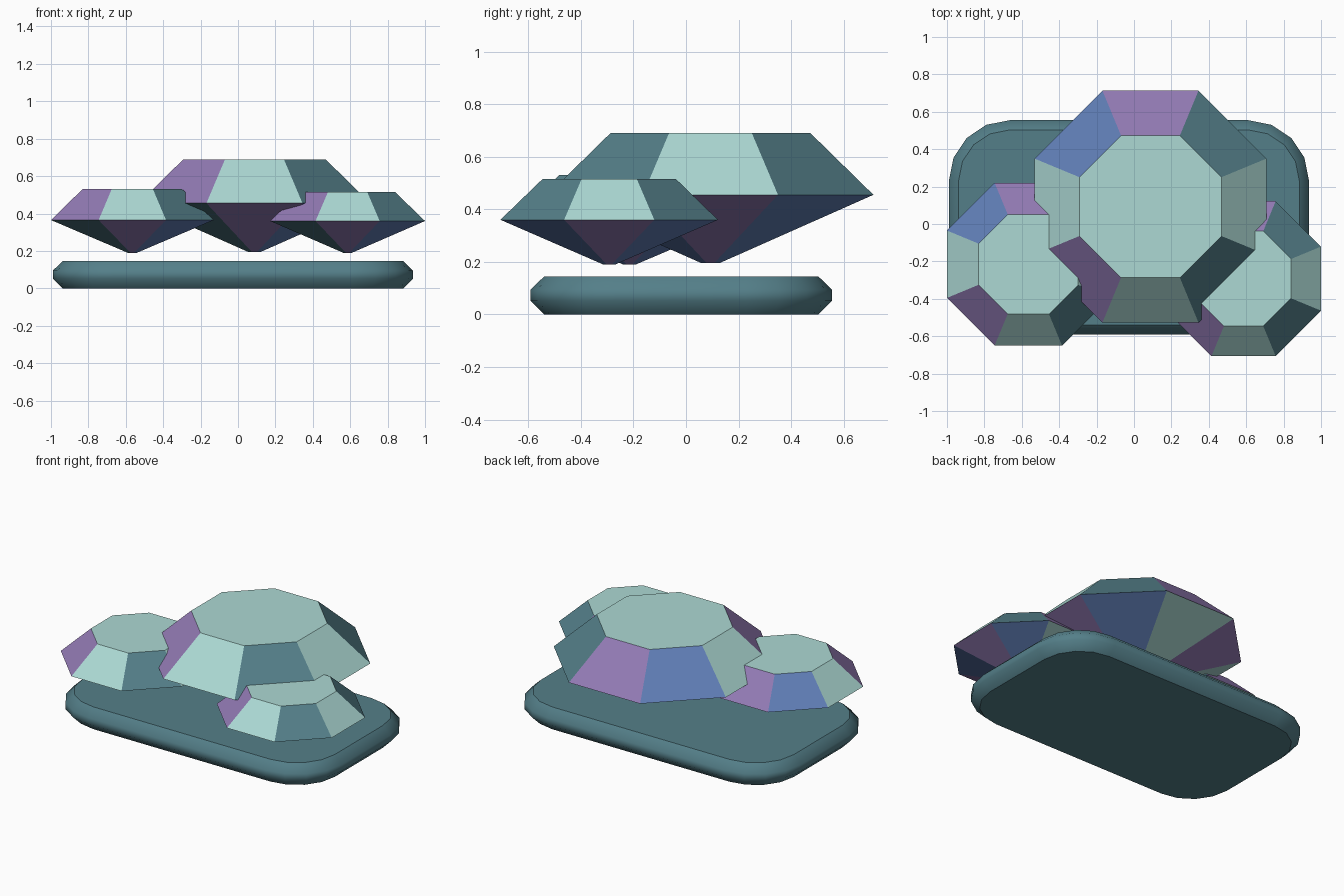
import bpy
import bmesh
import math

default = bpy.data.objects.get("Cube")
if default:
    bpy.data.objects.remove(default, do_unlink=True)


def material(name, rgb):
    linear = [((c / 255 + 0.055) / 1.055) ** 2.4 for c in rgb] + [1.0]
    mat = bpy.data.materials.new(name)
    mat.use_nodes = True
    mat.diffuse_color = linear
    mat.node_tree.nodes["Principled BSDF"].inputs["Base Color"].default_value = linear
    return mat


aqua = material("pale_aqua", (172, 217, 212))
teal = material("deep_teal", (84, 127, 137))
purple = material("soft_purple", (147, 123, 181))
blue = material("soft_blue", (96, 126, 182))
PALETTE = [aqua, teal, purple, blue]
A, T, P, B = range(len(PALETTE))

# Facet colours counter-clockwise, starting from the +x side
CROWN = [A, T, P, B, A, P, A, T]
PAVILION = [P, B, A, P, A, T, P, B]


def loft(bm, outlines):
    """Skin stacked closed outlines; return side bands and the two caps."""
    rings = [[bm.verts.new(p) for p in outline] for outline in outlines]
    n = len(rings[0])
    bands = [[bm.faces.new((lo[i], lo[(i + 1) % n], hi[(i + 1) % n], hi[i]))
              for i in range(n)] for lo, hi in zip(rings, rings[1:])]
    caps = [bm.faces.new(rings[0][::-1]), bm.faces.new(rings[-1])]
    return bands, caps


def finish(bm, name, mats, location=(0, 0, 0)):
    mesh = bpy.data.meshes.new(name)
    bm.to_mesh(mesh)
    bm.free()
    for mat in mats:
        mesh.materials.append(mat)
    obj = bpy.data.objects.new(name, mesh)
    obj.location = location
    bpy.context.collection.objects.link(obj)
    return obj


def octagon(apothem, z):
    r = apothem / math.cos(math.pi / 8)
    return [(r * math.cos((k - 0.5) * math.pi / 4),
             r * math.sin((k - 0.5) * math.pi / 4), z) for k in range(8)]


def gem(name, x, y, apothem, culet_z, girdle_z, table_z):
    bm = bmesh.new()
    bands, _ = loft(bm, [octagon(apothem * 0.055, culet_z),
                         octagon(apothem, girdle_z),
                         octagon(apothem * 0.613, table_z)])
    for band, colours in zip(bands, (PAVILION, CROWN)):
        for face, colour in zip(band, colours):
            face.material_index = colour
    return finish(bm, name, PALETTE, (x, y, 0))


def rounded_rectangle(half_x, half_y, radius, z, segments=4):
    points = []
    for corner, (sx, sy) in enumerate([(1, 1), (-1, 1), (-1, -1), (1, -1)]):
        for s in range(segments + 1):
            a = (corner + s / segments) * math.pi / 2
            points.append((sx * (half_x - radius) + radius * math.cos(a),
                           sy * (half_y - radius) + radius * math.sin(a), z))
    return points


# Base slab with softened rim and flat top and bottom
bm = bmesh.new()
profile = [(0.052, 0.0), (0.0, 0.052), (0.0, 0.095), (0.052, 0.145)]
bands, _ = loft(bm, [rounded_rectangle(0.963 - inset, 0.573 - inset, 0.325 - inset, z)
                     for inset, z in profile])
for band in bands:
    for face in band:
        face.smooth = True
finish(bm, "base_slab", [teal], (-0.027, -0.018, 0))

# Three cut gems hovering over the base
gem("large_gem", 0.088, 0.093, 0.62, 0.195, 0.455, 0.69)
gem("right_side_gem", -0.565, -0.215, 0.435, 0.19, 0.365, 0.53)
gem("left_side_gem", 0.586, -0.292, 0.414, 0.19, 0.36, 0.515)
